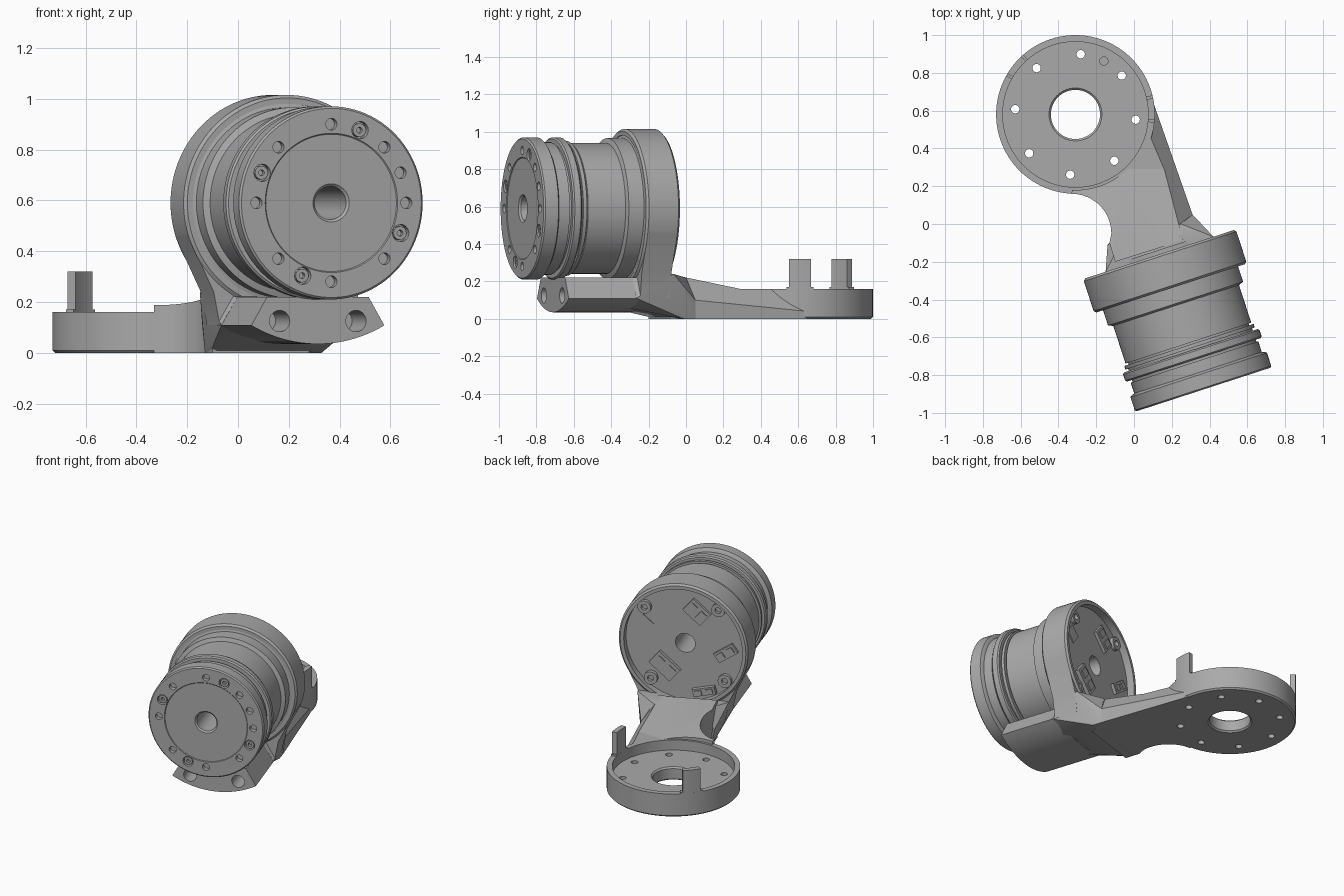
import bpy, bmesh
from math import sin, cos, pi, radians
from mathutils import Matrix, Vector

if "Cube" in bpy.data.objects:
    bpy.data.objects.remove(bpy.data.objects["Cube"])

grey = bpy.data.materials.new("machined_grey")
grey.use_nodes = True
grey.diffuse_color = (0.4, 0.4, 0.4, 1)
grey.node_tree.nodes["Principled BSDF"].inputs["Base Color"].default_value = (0.4, 0.4, 0.4, 1)

DISC = Matrix.Translation((-0.31, 0.58, 0))
# Motor frame: x across, y up, z forward along the shaft
MOTOR = (Matrix.Translation((0.135, -0.16, 0.59)) @ Matrix.Rotation(radians(18), 4, 'Z')
         @ Matrix.Rotation(pi / 2, 4, 'X'))
parts = []


def finish(name, bm, frame=Matrix()):
    bmesh.ops.recalc_face_normals(bm, faces=bm.faces)
    bm.transform(frame)
    mesh = bpy.data.meshes.new(name)
    bm.to_mesh(mesh)
    bm.free()
    mesh.materials.append(grey)
    ob = bpy.data.objects.new(name, mesh)
    bpy.context.collection.objects.link(ob)
    parts.append(ob)
    return ob


def add_prism(bm, outline, low, high):
    rings = [[bm.verts.new((x, y, z)) for x, y in outline] for z in (low, high)]
    bm.faces.new(rings[0][::-1])
    bm.faces.new(rings[1])
    n = len(outline)
    for i in range(n):
        j = (i + 1) % n
        bm.faces.new((rings[0][i], rings[0][j], rings[1][j], rings[1][i]))


def prism(name, outline, low, high, frame=Matrix(), cuts=()):
    bm = bmesh.new()
    add_prism(bm, outline, low, high)
    for point, normal in cuts:
        bmesh.ops.bisect_plane(bm, geom=bm.verts[:] + bm.edges[:] + bm.faces[:],
                               plane_co=point, plane_no=normal, clear_outer=True)
        bmesh.ops.holes_fill(bm, edges=[e for e in bm.edges if e.is_boundary])
    return finish(name, bm, frame)


def arc(r, start, end, n, centre=(0, 0)):
    return [(centre[0] + r * cos(radians(start + (end - start) * i / n)),
             centre[1] + r * sin(radians(start + (end - start) * i / n))) for i in range(n + 1)]


def circle(r, centre=(0, 0), n=24):
    return arc(r, 0, 360, n, centre)[:-1]


def polar(r, angle):
    return (r * cos(radians(angle)), r * sin(radians(angle)))


def lathe(name, profile, frame, n=96):
    bm = bmesh.new()
    rings = [[bm.verts.new((r * cos(2 * pi * i / n), r * sin(2 * pi * i / n), z)) for i in range(n)]
             for r, z in profile]
    for a, b in zip(rings, rings[1:] + rings[:1]):
        for i in range(n):
            j = (i + 1) % n
            bm.faces.new((a[i], a[j], b[j], b[i]))
    return finish(name, bm, frame)


def drill(targets, holes, low, high, frame):
    # holes: list of (radius, centre)
    bm = bmesh.new()
    for r, c in holes:
        add_prism(bm, circle(r, c, 96 if r > 0.1 else 24), low, high)
    cutter = finish("cutter", bm, frame)
    parts.remove(cutter)
    cutter.hide_render = True
    for ob in targets:
        mod = ob.modifiers.new("drill", 'BOOLEAN')
        mod.operation, mod.solver, mod.object = 'DIFFERENCE', 'EXACT', cutter
        graph = bpy.context.evaluated_depsgraph_get()
        mesh = bpy.data.meshes.new_from_object(ob.evaluated_get(graph))
        ob.modifiers.clear()
        ob.data = mesh
    bpy.data.objects.remove(cutter)


# Mounting cup with central opening and bolt circle
cup = lathe("mounting_cup", [(0.13, 0.01), (0.14, 0), (0.41, 0), (0.42, 0.01), (0.42, 0.16),
                             (0.385, 0.16), (0.385, 0.09), (0.14, 0.09), (0.13, 0.08)], DISC)
drill([cup], [(0.022, polar(0.32, 40 + 45 * i)) for i in range(8)], -0.1, 0.3, DISC)
drill([cup], [(0.022, polar(0.32, 62))], 0.05, 0.3, DISC)

# Upright locating tabs on the cup rim
for side, angle in (("left", 4), ("right", 141)):
    tab = arc(0.42, angle - 8, angle + 8, 6) + arc(0.385, angle + 8, angle - 8, 6)
    prism(side + "_tab", tab, 0.1, 0.32, DISC)
    foot = arc(0.42, angle - 10, angle + 10, 6) + arc(0.385, angle + 10, angle - 10, 6)
    prism(side + "_tab_foot", foot, 0.1, 0.17, DISC)

# Arm: flat slab and a rising ramp, both chamfered along the left edge
plan = [(-0.31, 0.58)] + arc(0.21, 90, 0, 12, (-0.33, -0.05)) + [
    (-0.13, -0.1), (-0.1, -0.2), (0.28, -0.08), (0.31, 0.05), (0.1, 0.65)]
edge = Vector((0.1, 0.43, 0.16))
chamfer = (Vector((0.31, 0.05, 0.1)) - edge).cross(Vector((0.28, -0.1, 0.22)) - edge)
if chamfer.z < 0:
    chamfer.negate()
slab = prism("arm_slab", plan, 0, 0.16, cuts=[(edge, chamfer)])
ramp = prism("arm_ramp", plan, 0.16, 0.26,
             cuts=[((0, 0.29, 0.16), (0, 0.21, 1)), (edge, chamfer)])
drill([slab, ramp], [(0.4, (0, 0))], -0.1, 0.4, DISC)

# Flared root joining the arm to the motor housing
bm = bmesh.new()
for s in (-1, 1):
    for p in ((0.3, -0.35, 0), (0.21, -0.37, 0.2), (0.275, -0.48, 0.03), (0.275, -0.48, 0.2),
              (0.15, -0.534, 0.2), (0.23, -0.59, -0.08)):
        bm.verts.new(MOTOR @ Vector((p[0] * s, p[1], p[2])))
for p in ((-0.06, -0.08, 0.23), (0.25, 0, 0.22), (-0.14, -0.11, 0.1), (0.31, 0.05, 0.1),
          (-0.13, -0.1, 0), (0.31, 0.05, 0)):
    bm.verts.new(p)
bmesh.ops.convex_hull(bm, input=bm.verts)
root = finish("arm_root", bm)

# Motor housing: round collar running down into the root
base = [(-0.3, -0.35), (-0.275, -0.48), (0.275, -0.48), (0.3, -0.35)]
housing = prism("motor_housing", arc(0.425, -19, 199, 64) + base, 0.012, 0.178, MOTOR)
prism_ends = ((0, 0.012, 0.413, 0.425), (0.178, 0.19, 0.425, 0.413))
lips = [lathe("housing_lip_%d" % i, [(0.39, a), (r0, a), (r1, b), (0.39, b)], MOTOR)
        for i, (a, b, r0, r1) in enumerate(prism_ends)]
drill([housing, root, slab, ramp], [(0.39, (0, 0))], -0.02, 0.21, MOTOR)

# Mounting foot under the motor with two bolt holes
foot = arc(0.555, -119.7, -60.3, 24) + [(0.21, -0.37), (-0.21, -0.37)]
block = prism("motor_foot", foot, 0.15, 0.58, MOTOR)
drill([block], [(0.042, (s * 0.158, -0.465)) for s in (-1, 1)], 0.4, 0.7, MOTOR)

# Motor body with grooves, rings and front flange
motor = lathe("motor_body", [
    (0.065, 0.05), (0.392, 0.05), (0.392, 0.185), (0.376, 0.19), (0.376, 0.275), (0.35, 0.285),
    (0.35, 0.495), (0.335, 0.495), (0.335, 0.505), (0.36, 0.505), (0.36, 0.525), (0.345, 0.525),
    (0.345, 0.537), (0.372, 0.537), (0.38, 0.545), (0.38, 0.58), (0.372, 0.588), (0.345, 0.588),
    (0.345, 0.6), (0.355, 0.6), (0.355, 0.66), (0.37, 0.665), (0.38, 0.672), (0.38, 0.745),
    (0.372, 0.753), (0.274, 0.753), (0.27, 0.749), (0.075, 0.749), (0.065, 0.739)], MOTOR)
screws = (67.5, 157.5, -22.5, -112.5)
plain = (90, 45, 22.5, 0, -45, -90, -135, 180, 135)
drill([motor], [(0.023, polar(0.31, a)) for a in plain]
      + [(0.034, polar(0.31, a)) for a in screws], 0.72, 0.8, MOTOR)
for i, a in enumerate(screws):
    x, y = polar(0.31, a)
    lathe("flange_screw_%d" % i, [(0.012, 0.715), (0.027, 0.715), (0.027, 0.745), (0.012, 0.745)],
          MOTOR @ Matrix.Translation((x, y, 0)), 12)

# Circuit side: screw bosses and connectors in the recess
for i in range(4):
    x, y = polar(0.345, 40 + 90 * i)
    lathe("recess_boss_%d" % i, [(0.02, 0.06), (0.044, 0.06), (0.044, 0.025), (0.02, 0.025)],
          MOTOR @ Matrix.Translation((x, y, 0)), 24)


def rect(w, h, x=0):
    return [(x - w, -h), (x + w, -h), (x + w, h), (x - w, h)]


for i, (x, y, w, h, turn, rise) in enumerate((
        (-0.08, 0.23, 0.075, 0.055, 40, 0.02), (-0.27, -0.03, 0.075, 0.035, -35, 0.02),
        (0.27, 0.1, 0.045, 0.045, 40, 0.006), (0.13, -0.17, 0.09, 0.055, 40, 0.025),
        (-0.13, -0.31, 0.075, 0.025, -15, 0.03))):
    frame = MOTOR @ Matrix.Translation((x, y, 0)) @ Matrix.Rotation(radians(turn), 4, 'Z')
    prism("connector_%d" % i, rect(w, h), 0.05 - rise, 0.06, frame)
    if rise > 0.01:
        for k in (-0.5, 0.5):
            prism("connector_%d_pin" % i, rect(w * 0.3, h * 0.6, k * w), 0.042 - rise, 0.052 - rise, frame)

bpy.ops.object.select_all(action='DESELECT')
for ob in parts:
    ob.select_set(True)
bpy.context.view_layer.objects.active = parts[0]
bpy.ops.object.shade_smooth_by_angle(angle=radians(30))
